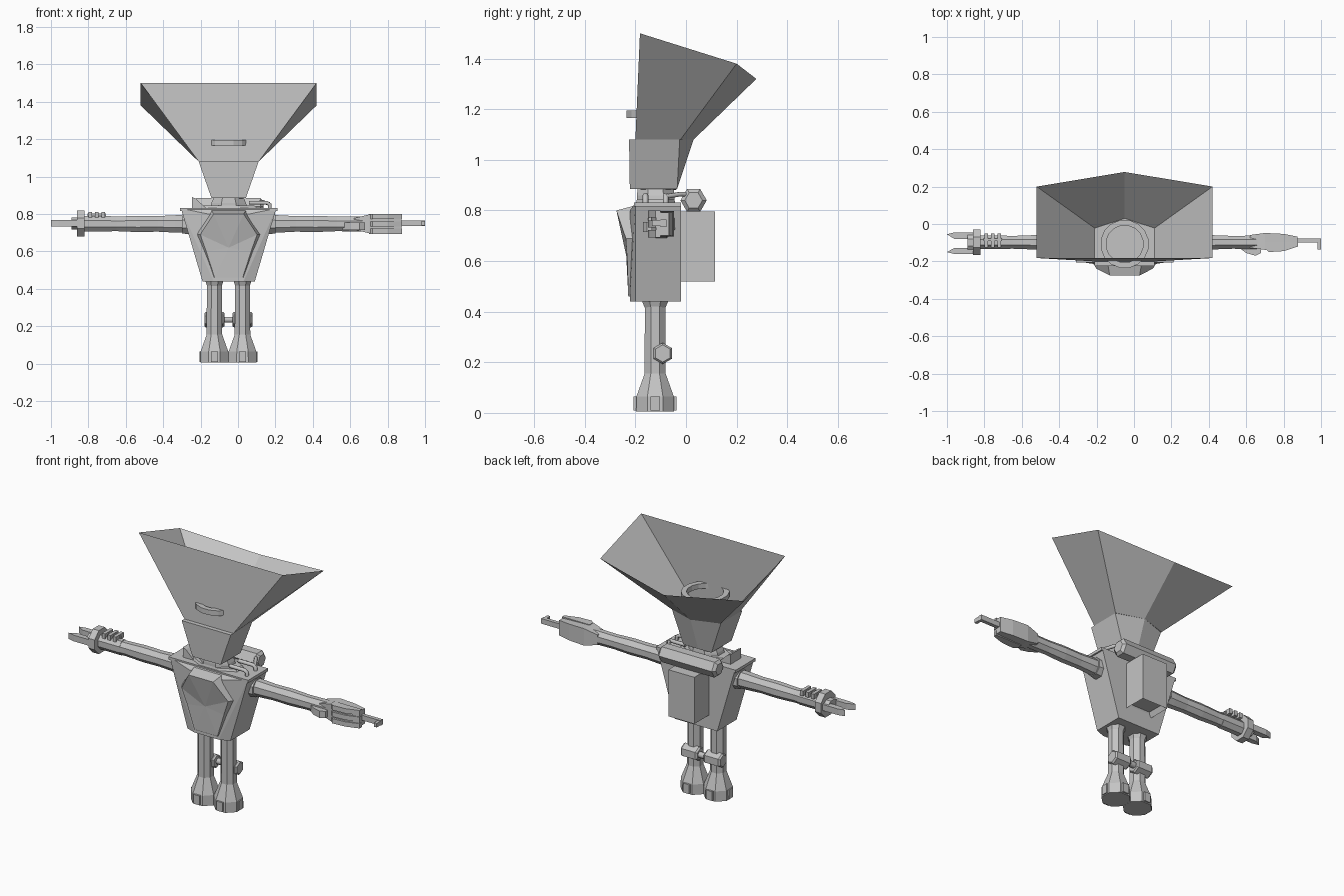
import bpy, bmesh, math
from mathutils import Vector

if "Cube" in bpy.data.objects:
    bpy.data.objects.remove(bpy.data.objects["Cube"])

CX = -0.05  # body centre line

mat = bpy.data.materials.new("light_grey")
mat.diffuse_color = (0.55, 0.55, 0.55, 1)
mat.use_nodes = True
mat.node_tree.nodes["Principled BSDF"].inputs["Base Color"].default_value = mat.diffuse_color


def finish(name, bm):
    bmesh.ops.recalc_face_normals(bm, faces=bm.faces)
    me = bpy.data.meshes.new(name)
    bm.to_mesh(me)
    bm.free()
    me.materials.append(mat)
    ob = bpy.data.objects.new(name, me)
    bpy.context.collection.objects.link(ob)
    return ob


def hull(name, pts):
    bm = bmesh.new()
    for p in pts:
        bm.verts.new(p)
    res = bmesh.ops.convex_hull(bm, input=bm.verts)
    loose = [v for v in bm.verts if not v.link_faces]
    bmesh.ops.delete(bm, geom=loose, context='VERTS')
    bmesh.ops.dissolve_limit(bm, angle_limit=0.02, verts=bm.verts, edges=bm.edges)
    return finish(name, bm)


def box(name, x0, x1, y0, y1, z0, z1):
    return hull(name, [(x, y, z) for x in (x0, x1) for y in (y0, y1) for z in (z0, z1)])


def loft(name, rings, caps=(True, True)):
    """Bridge a list of equal-length point rings."""
    bm = bmesh.new()
    rows = [[bm.verts.new(p) for p in r] for r in rings]
    n = len(rows[0])
    for a, b in zip(rows, rows[1:]):
        for i in range(n):
            j = (i + 1) % n
            bm.faces.new((a[i], a[j], b[j], b[i]))
    if caps[0]:
        bm.faces.new(rows[0])
    if caps[1]:
        bm.faces.new(rows[-1])
    return finish(name, bm)


def ring_x(x, y, z, ry, rz, n, turn=0.5):
    a = [2 * math.pi * (i + turn) / n for i in range(n)]
    return [(x, y + ry * math.cos(t), z + rz * math.sin(t)) for t in a]


def ring_z(z, x, y, rx, ry, n, turn=0.5):
    a = [2 * math.pi * (i + turn) / n for i in range(n)]
    return [(x + rx * math.cos(t), y + ry * math.sin(t), z) for t in a]


def tube(name, pts, r, n=6):
    cu = bpy.data.curves.new(name, 'CURVE')
    cu.dimensions = '3D'
    cu.bevel_depth = r
    cu.bevel_resolution = 1
    cu.use_fill_caps = True
    sp = cu.splines.new('POLY')
    sp.points.add(len(pts) - 1)
    for p, c in zip(sp.points, pts):
        p.co = (*c, 1)
    cu.materials.append(mat)
    ob = bpy.data.objects.new(name, cu)
    bpy.context.collection.objects.link(ob)


def penta(hw, yf, ys, yb, zf, zs, zb):
    """Five-sided outline: flat front, pointed back."""
    return [(CX - hw, yf, zf), (CX + hw, yf, zf), (CX + hw, ys, zs), (CX, yb, zb), (CX - hw, ys, zs)]


# Funnel head: open flared shell on a tapered cup
loft("head_funnel", [penta(0.16, -0.2, -0.022, 0.03, 1.08, 1.08, 1.08),
                     penta(0.47, -0.182, 0.2, 0.278, 1.5, 1.38, 1.32)], (True, False))
loft("head_cup", [penta(0.092, -0.222, -0.035, -0.042, 0.885, 0.885, 0.88),
                  penta(0.16, -0.225, -0.025, 0.03, 1.08, 1.08, 1.08)])

# Ring inside the funnel, poking through the front
outer, inner = 0.13, 0.1
loft("head_ring", [ring_z(z, CX, -0.107, r, r, 16)
                   for z, r in ((1.165, inner), (1.165, outer), (1.195, outer), (1.195, inner), (1.165, inner))],
     (False, False))

# Neck and collar
loft("neck", [ring_z(0.82, CX, -0.12, 0.11, 0.08, 8), ring_z(0.86, CX, -0.12, 0.1, 0.08, 8),
              ring_z(0.9, CX, -0.12, 0.08, 0.075, 8)])
loft("collar", [ring_z(0.825, CX, -0.12, 0.17, 0.085, 8), ring_z(0.845, CX, -0.12, 0.15, 0.08, 8)])

# Torso: tapered box with a faceted chest
hull("torso", [(CX + s * x, y, z) for s in (-1, 1) for x, y, z in (
    (0.255, -0.2, 0.83), (0.255, -0.02, 0.83), (0.14, -0.2, 0.44), (0.14, -0.02, 0.44),
    (0.08, -0.222, 0.44), (0.11, -0.222, 0.8))])
box("torso_top_rim", -0.31, 0.21, -0.205, -0.02, 0.815, 0.832)

half = [(0.08, -0.275, 0.8), (0.152, -0.238, 0.69), (0.12, -0.232, 0.6), (0.075, -0.228, 0.46)]
rim = [(CX + x, y, z) for x, y, z in half] + [(CX - x, y, z) for x, y, z in reversed(half)]
bm = bmesh.new()
front = [bm.verts.new(p) for p in rim]
back = [bm.verts.new((CX + (x - CX) * 1.15, -0.2, z + (0.02 if z > 0.7 else 0))) for x, y, z in rim]
mid = bm.verts.new((CX, -0.236, 0.62))
for i in range(8):
    j = (i + 1) % 8
    bm.faces.new((front[i], front[j], mid))
    bm.faces.new((front[j], front[i], back[i], back[j]))
finish("chest_plate", bm)

# Backpack with an open frame below
pack = box("backpack", -0.135, 0.035, -0.03, 0.115, 0.52, 0.795)
bm = bmesh.new()
bm.from_mesh(pack.data)
bottom = [f for f in bm.faces if f.normal.z < -0.9]
bmesh.ops.inset_region(bm, faces=bottom, thickness=0.02)
bmesh.ops.translate(bm, verts=list({v for f in bottom for v in f.verts}), vec=(0, 0, 0.03))
bm.to_mesh(pack.data)
bm.free()

# Bedroll behind the neck
loft("bedroll", [ring_x(x, 0.03, 0.84, r, r, 6, 0) for x, r in
                 ((-0.24, 0.035), (-0.225, 0.052), (0.12, 0.052), (0.135, 0.035))])
for i, y in enumerate((-0.16, -0.08)):
    tube(f"shoulder_pipe_{i}", [(0.06, y, 0.86), (0.155, y, 0.86), (0.17, y, 0.85), (0.17, y, 0.82)], 0.011)
tube("bedroll_strap", [(0.165, -0.08, 0.855), (0.13, -0.02, 0.865), (0.1, 0.03, 0.86)], 0.01)
# Shoulder fin
hull("shoulder_fin", [(x, y, z) for y in (-0.165, -0.065) for x, z in
                      ((-0.245, 0.83), (-0.245, 0.89), (-0.225, 0.882), (-0.17, 0.83))])

# Arms: eight-sided, slightly uneven; shoulder sockets
AY, AZ = -0.098, 0.747
for side, s in (("left", -1), ("right", 1)):
    secs = ((0.17, 0.052), (0.27, 0.05), (0.36, 0.045), (0.47, 0.047), (0.58, 0.042), (0.68, 0.044), (0.76, 0.043))
    end = 0.0 if s < 0 else -0.02
    loft(side + "_arm", [ring_x(CX + s * (x + end + 0.02), AY, AZ, r * 0.88, r, 8) for x, r in secs])
    loft(side + "_shoulder", [ring_x(CX + s * 0.17, AY, AZ, 0.065, 0.065, 8),
                              ring_x(CX + s * 0.25, AY, AZ, 0.055, 0.055, 8)])

# Left forearm: wrist cuff, ribs and two-prong claw
loft("left_wrist", [ring_x(x, AY, AZ, 0.04, 0.045, 8) for x in (-0.84, -0.68)])
loft("left_cuff", [ring_x(x, AY, 0.75, 0.073, 0.075, 8) for x in (-0.86, -0.82)])
loft("left_palm", [ring_x(x, AY, 0.75, 0.05, 0.035, 8) for x in (-0.89, -0.85)])
for i in range(3):
    x = -0.8 + i * 0.035
    box(f"left_arm_rib_{i}", x, x + 0.02, -0.125, -0.05, 0.78, 0.81)
box("left_arm_rib_bar", -0.805, -0.705, -0.092, -0.078, 0.785, 0.803)
for i, (a, b, t) in enumerate(((-0.045, -0.08, -0.055), (-0.16, -0.128, -0.15))):
    hull(f"left_claw_{i}", [(x, y, z) for z in (0.732, 0.768) for x, y in
                            ((-0.85, a), (-0.85, b), (-0.96, b), (-0.96, a), (-1.0, t))])

# Right hand: tapered block with fingers, thumb and a hooked tip
hull("right_hand", [(x, AY + s * y + 0.005, AZ + t * z) for s in (-1, 1) for t in (-1, 1) for x, y, z in
                    ((0.62, 0.034, 0.03), (0.7, 0.045, 0.05), (0.8, 0.04, 0.048), (0.875, 0.025, 0.045))])
for i, z in enumerate((0.708, 0.747, 0.786)):
    hull(f"right_finger_{i}", [(x, y, z + d) for d in (-0.014, 0.014) for x, y in
                               ((0.7, -0.13), (0.72, -0.15), (0.8, -0.145), (0.878, -0.12), (0.878, -0.1), (0.7, -0.1))])
hull("right_thumb", [(x, y, z) for z in (0.715, 0.755) for x, y in
                     ((0.56, -0.125), (0.6, -0.155), (0.65, -0.17), (0.68, -0.155), (0.68, -0.13), (0.6, -0.125))])
box("right_tip", 0.86, 1.0, -0.1, -0.078, 0.735, 0.765)
box("right_tip_hook", 0.982, 1.0, -0.135, -0.09, 0.738, 0.762)

# Legs, feet, toe pads and knee rolls
for side, lx in (("left", -0.126), ("right", 0.024)):
    ly = -0.122
    loft(side + "_hip", [ring_z(0.415, lx, ly, 0.042, 0.044, 8), ring_z(0.45, lx, ly, 0.055, 0.06, 8)])
    loft(side + "_leg", [ring_z(z, lx, ly, r, r, 8) for z, r in
                         ((0.005, 0.081), (0.065, 0.08), (0.155, 0.045), (0.42, 0.044))])
    for name, dx, dy in (("front", 0, -1), ("back", 0, 1), ("inner", 1, 0), ("outer", -1, 0)):
        px, py = lx + dx * 0.068, ly + dy * 0.072
        hx, hy = (0.019, 0.013) if dy else (0.013, 0.019)
        box(f"{side}_toe_pad_{name}", px - hx, px + hx, py - hy, py + hy, 0.01, 0.065)
    loft(side + "_knee_roll", [ring_x(lx + d, -0.092, 0.235, r, r, 6) for d, r in
                               ((-0.054, 0.034), (-0.045, 0.042), (0.045, 0.042), (0.054, 0.034))])
tube("knee_roll_link", [(-0.08, -0.085, 0.235), (-0.02, -0.085, 0.235)], 0.018)
